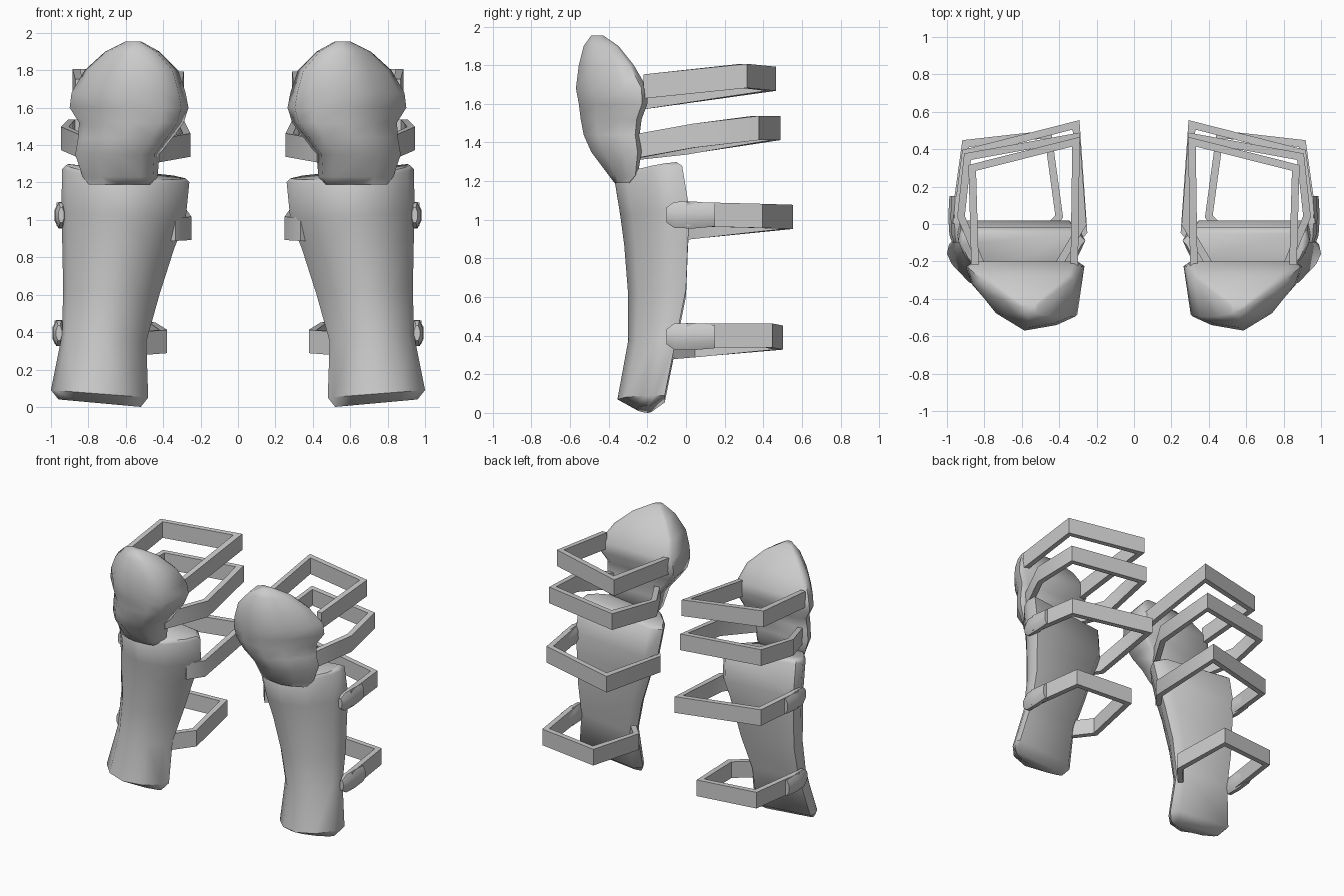
import bpy
import bmesh
import math
from mathutils import Vector

default_cube = bpy.data.objects.get("Cube")
if default_cube:
    bpy.data.objects.remove(default_cube, do_unlink=True)

# One plain grey for every part
grey = bpy.data.materials.new("plain grey")
grey.use_nodes = True
grey.diffuse_color = (0.6, 0.6, 0.6, 1)
for node in grey.node_tree.nodes:
    if node.type == "BSDF_PRINCIPLED":
        node.inputs["Base Color"].default_value = grey.diffuse_color


def finish(name, bm, smooth_angle):
    """Turn a bmesh into a smooth shaded object mirrored to the other leg."""
    bmesh.ops.recalc_face_normals(bm, faces=bm.faces[:])
    mesh = bpy.data.meshes.new(name)
    bm.to_mesh(mesh)
    bm.free()
    mesh.materials.append(grey)
    for polygon in mesh.polygons:
        polygon.use_smooth = True
    mesh.set_sharp_from_angle(angle=math.radians(smooth_angle))
    obj = bpy.data.objects.new(name, mesh)
    bpy.context.collection.objects.link(obj)
    mirror = obj.modifiers.new("other_leg", "MIRROR")
    mirror.use_mirror_merge = False
    return obj


def bridge(bm, loops):
    """Skin a list of equal vertex loops and close both ends."""
    count = len(loops[0])
    for lower, upper in zip(loops, loops[1:]):
        for i in range(count):
            j = (i + 1) % count
            bm.faces.new((lower[i], lower[j], upper[j], upper[i]))
    bm.faces.new(loops[0])
    bm.faces.new(loops[-1])


def loft(name, section, rings, smooth_angle):
    """Stack a unit section scaled to rings of (z, inner, outer, front, back).

    A ring may add a tilt lifting its outer side and a rise lifting its back.
    """
    bm = bmesh.new()
    loops = []
    for z, inner, outer, front, back, *slopes in rings:
        tilt, rise = slopes or (0, 0)
        loops.append([
            bm.verts.new((inner + u * (outer - inner),
                          front + v * (back - front),
                          z + tilt * u + rise * v))
            for u, v in section])
    bridge(bm, loops)
    return finish(name, bm, smooth_angle)


def strap(name, path, height, thickness):
    """Sweep an upright flat band along a path with mitred corners."""
    bm = bmesh.new()
    points = [Vector(p) for p in path]
    normals = []
    for a, b in zip(points, points[1:]):
        along = b - a
        normals.append(Vector((-along.y, along.x, 0)).normalized())
    loops = []
    for i, point in enumerate(points):
        before = normals[max(i - 1, 0)]
        after = normals[min(i, len(normals) - 1)]
        miter = (before + after).normalized()
        side = miter * (thickness / 2 / miter.dot(after))
        up = Vector((0, 0, height / 2))
        corners = (side + up, side - up, -side - up, -side + up)
        loops.append([bm.verts.new(point + c) for c in corners])
    bridge(bm, loops)
    return finish(name, bm, 50)


def buckle(name, x, z):
    """Chamfered block whose front end tapers on the outer side of the shin."""
    bm = bmesh.new()
    loops = []
    for y, half_width, half_height in ((-0.1, 0.015, 0.04), (-0.06, 0.03, 0.068),
                                       (0.04, 0.036, 0.07), (0.15, 0.03, 0.06)):
        loop = []
        for k in range(8):
            a = math.tau * (k + 0.5) / 8
            loop.append(bm.verts.new((x + half_width * math.cos(a) * 1.08,
                                      y, z + half_height * math.sin(a) * 1.08)))
        loops.append(loop)
    bridge(bm, loops)
    return finish(name, bm, 50)


# Shin guard: rounded front, flat back, flared foot, top sloping up outwards
shin_section = [(0, 0.8), (0.06, 0.56), (0.24, 0.18), (0.5, 0), (0.77, 0.17),
                (0.95, 0.57), (1, 0.8), (0.98, 1), (0.1, 1)]
loft("shin_guard", shin_section, [
    (0.0, 0.52, 0.96, -0.26, -0.18, 0.04, 0),
    (0.05, 0.48, 1.0, -0.355, -0.11, 0.04, 0),
    (0.35, 0.49, 0.94, -0.3, -0.05, 0.04, 0),
    (0.6, 0.42, 0.935, -0.3, 0.0, 0.04, 0),
    (0.85, 0.34, 0.94, -0.32, 0.01, 0.04, 0),
    (1.0, 0.28, 0.945, -0.34, 0.02, 0.04, 0),
    (1.17, 0.26, 0.94, -0.37, -0.02, 0.07, 0.04),
    (1.19, 0.28, 0.92, -0.35, -0.05, 0.07, 0.04),
], 50)

# Knee cup: bulging dome with square back corners and a narrow lower lip
cup_section = [(0, 0.93), (0.06, 0.2), (0.22, 0.08), (0.5, 0), (0.75, 0.25),
               (0.95, 0.66), (1, 0.92), (0.93, 1), (0.06, 1)]
loft("knee_cup", cup_section, [
    (1.19, 0.46, 0.8, -0.37, -0.29),
    (1.23, 0.43, 0.83, -0.4, -0.25),
    (1.35, 0.42, 0.87, -0.49, -0.23),
    (1.44, 0.35, 0.855, -0.53, -0.24),
    (1.52, 0.29, 0.85, -0.545, -0.23),
    (1.6, 0.265, 0.9, -0.555, -0.2),
    (1.68, 0.28, 0.89, -0.57, -0.2),
    (1.8, 0.32, 0.82, -0.555, -0.27),
    (1.9, 0.42, 0.71, -0.53, -0.35),
    (1.955, 0.52, 0.6, -0.49, -0.43),
], 60)

# Leg straps, each running from the outer side round the back to the inner side
strap_paths = {
    "upper_knee_strap": [(0.85, -0.22, 1.69), (0.865, 0.3, 1.745),
                         (0.31, 0.44, 1.73), (0.32, -0.25, 1.63)],
    "lower_knee_strap": [(0.8, -0.26, 1.38), (0.925, 0.04, 1.435),
                         (0.89, 0.36, 1.475), (0.31, 0.465, 1.475),
                         (0.275, 0.0, 1.4), (0.44, -0.28, 1.37)],
    "calf_strap": [(0.95, 0.0, 1.03), (0.9, 0.38, 1.02),
                   (0.31, 0.53, 1.015), (0.27, -0.04, 0.955), (0.35, -0.14, 0.95)],
    "ankle_strap": [(0.96, 0.0, 0.4), (0.9, 0.43, 0.4),
                    (0.46, 0.48, 0.39), (0.4, 0.04, 0.35), (0.52, -0.09, 0.34)],
}
for strap_name, strap_path in strap_paths.items():
    strap(strap_name, strap_path, 0.125, 0.04)

# Buckles on the outer side of the two shin straps
buckle("calf_buckle", 0.945, 1.025)
buckle("ankle_buckle", 0.957, 0.395)
